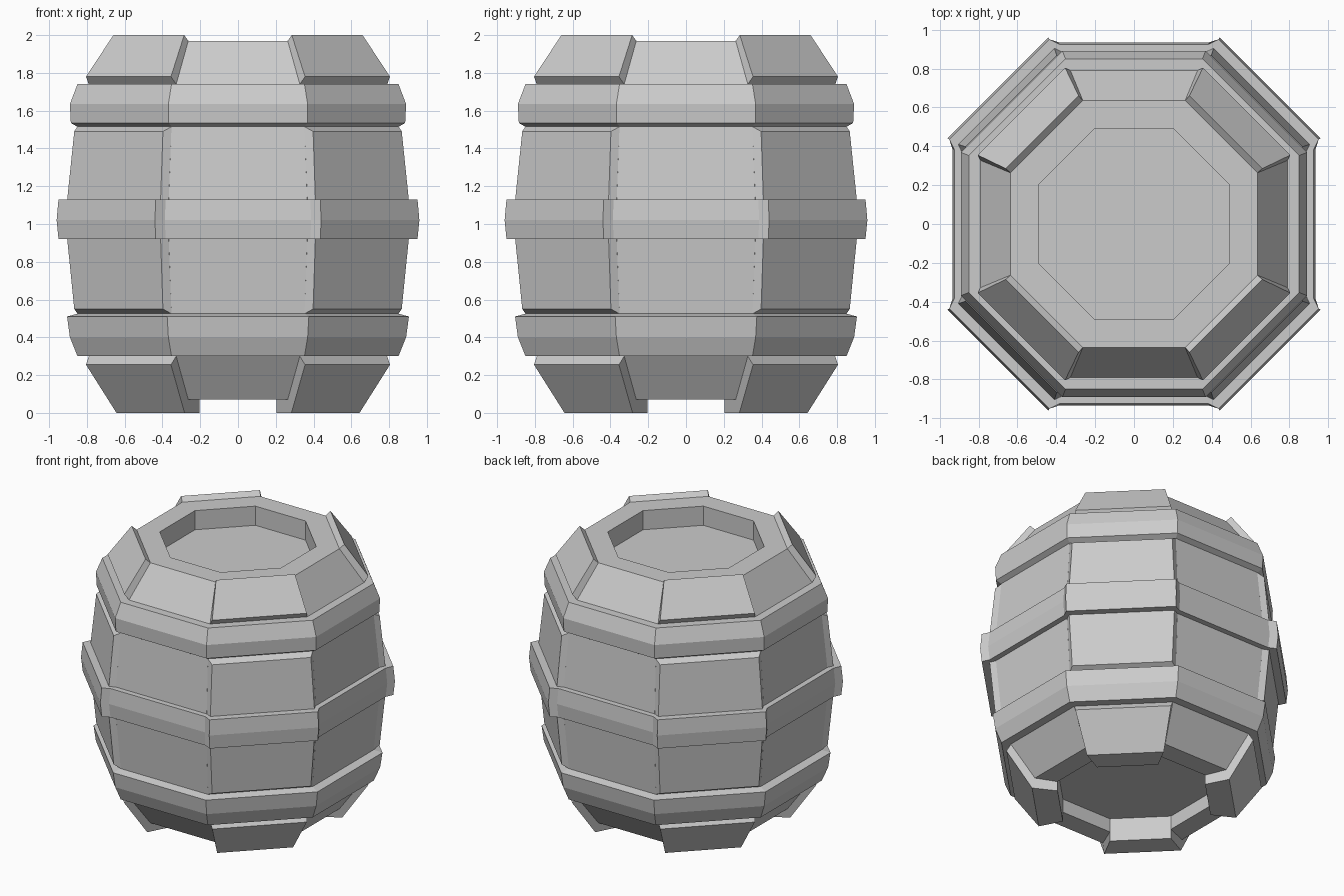
import bpy
import math
from mathutils import Matrix, Vector

cube = bpy.data.objects.get("Cube")
if cube:
    bpy.data.objects.remove(cube, do_unlink=True)

GREY = (0.6, 0.6, 0.6, 1.0)
mat = bpy.data.materials.new("light grey")
mat.use_nodes = True
mat.diffuse_color = GREY
mat.node_tree.nodes["Principled BSDF"].inputs["Base Color"].default_value = GREY

SIDES = 8
TAN = math.tan(math.pi / SIDES)


def make_object(name, verts, faces):
    mesh = bpy.data.meshes.new(name)
    mesh.from_pydata(verts, [], faces)
    mesh.materials.append(mat)
    obj = bpy.data.objects.new(name, mesh)
    bpy.context.collection.objects.link(obj)
    return obj


def octagon_lathe(name, profile):
    """Turn (apothem, z) points, listed top to bottom, into an eight-sided solid."""
    verts, faces = [], []
    for r, z in profile:
        for i in range(SIDES):
            a = (i + 0.5) * 2 * math.pi / SIDES
            c = r / math.cos(math.pi / SIDES)
            verts.append((c * math.cos(a), c * math.sin(a), z))
    for k in range(len(profile) - 1):
        for i in range(SIDES):
            j = (i + 1) % SIDES
            a, b = k * SIDES, (k + 1) * SIDES
            faces.append((a + i, b + i, b + j, a + j))
    last = (len(profile) - 1) * SIDES
    faces.append(tuple(range(SIDES)))
    faces.append(tuple(reversed(range(last, last + SIDES))))
    return make_object(name, verts, faces)


def diagonal_blocks(name, section):
    """Blocks on the four diagonal sides; section is (distance, z, half width),
    clockwise seen with distance to the right and z up."""
    verts, faces = [], []
    n = len(section)
    for q in range(4):
        turn = Matrix.Rotation(math.radians(45 + 90 * q), 4, "Z")
        base = len(verts)
        for side in (-1, 1):
            for r, z, w in section:
                verts.append(turn @ Vector((r, side * w, z)))
        for i in range(n):
            j = (i + 1) % n
            faces.append((base + i, base + j, base + n + j, base + n + i))
        faces.append(tuple(base + i for i in reversed(range(n))))
        faces.append(tuple(base + n + i for i in range(n)))
    return make_object(name, verts, faces)


def on_body(r, z):
    return (r, z, r * TAN)


# Barrel with sunken ends, sloped shoulders and three hoops
octagon_lathe("barrel_body", [
    (0.49, 1.83), (0.49, 1.97), (0.635, 1.97), (0.79, 1.74),
    (0.85, 1.74), (0.89, 1.635), (0.885, 1.535), (0.85, 1.515),
    (0.885, 1.13), (0.925, 1.13), (0.935, 1.02), (0.925, 0.92),
    (0.885, 0.92), (0.85, 0.525), (0.905, 0.51), (0.89, 0.40),
    (0.85, 0.30), (0.79, 0.30), (0.635, 0.07), (0.49, 0.07), (0.49, 0.17),
])

# Raised plates on the shoulders
diagonal_blocks("shoulder_plates", [
    on_body(0.635, 1.97), (0.668, 2.0, 0.265), (0.82, 1.78, 0.318), on_body(0.79, 1.74)])

# Raised staves above and below the middle hoop
diagonal_blocks("upper_staves", [
    on_body(0.85, 1.515), (0.894, 1.49, 0.332), (0.93, 1.12, 0.35), on_body(0.885, 1.12)])
diagonal_blocks("lower_staves", [
    on_body(0.885, 0.93), (0.93, 0.93, 0.35), (0.894, 0.55, 0.332), on_body(0.85, 0.525)])

# Raised parts of the middle hoop
diagonal_blocks("hoop_plates", [
    on_body(0.925, 1.13), (0.98, 1.13, 0.364), (0.99, 1.02, 0.368),
    (0.98, 0.92, 0.364), on_body(0.925, 0.92), on_body(0.935, 1.02)])

# Feet that run up the lower slope
diagonal_blocks("feet", [
    on_body(0.79, 0.30), (0.82, 0.255, 0.318), (0.655, 0.0, 0.255),
    on_body(0.49, 0.0), on_body(0.49, 0.07), on_body(0.635, 0.07)])
